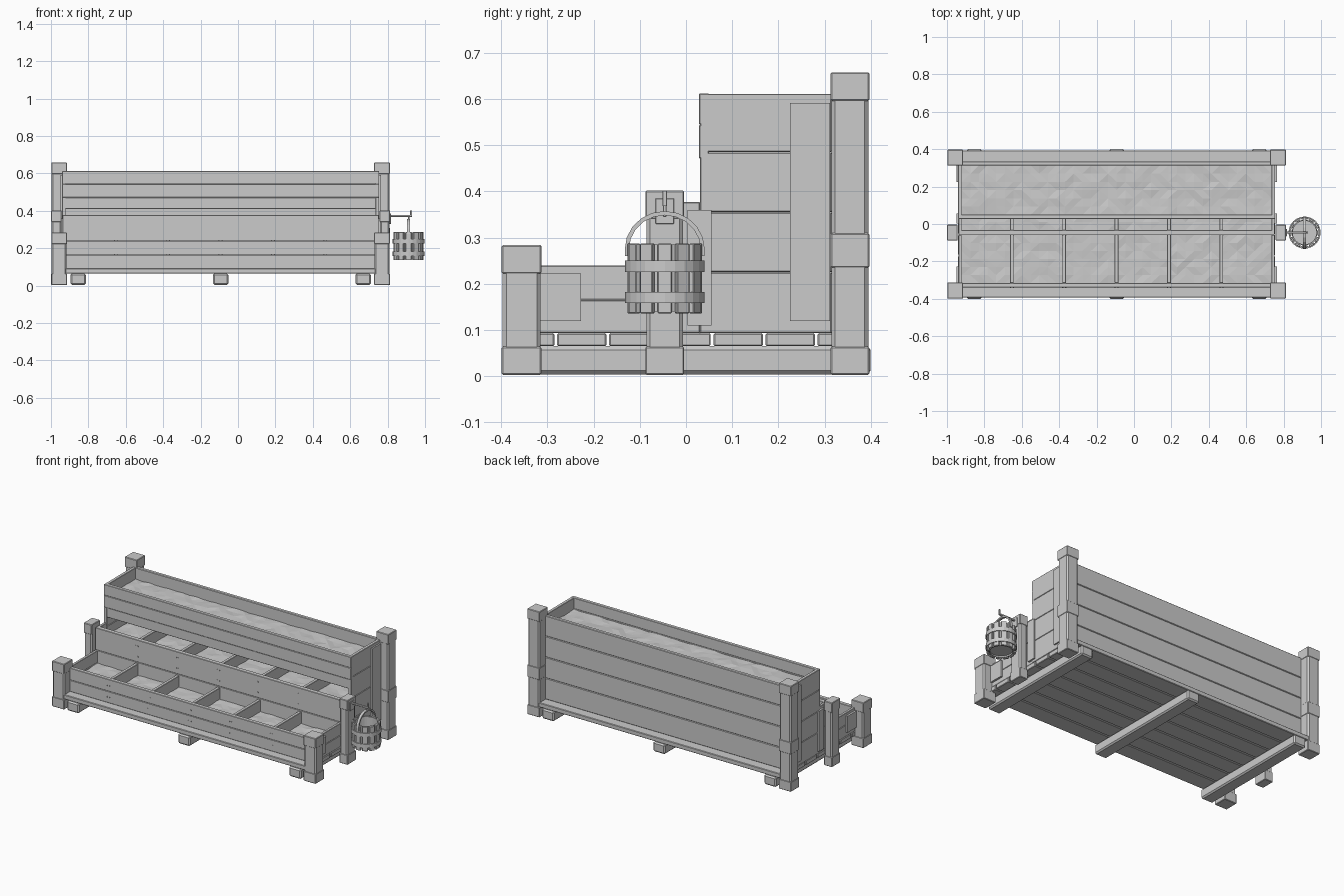
import bpy, bmesh, math, random
from mathutils import Matrix, Vector

if "Cube" in bpy.data.objects:
    bpy.data.objects.remove(bpy.data.objects["Cube"])

random.seed(4)
CX = -0.093                      # planter centre in x
grey = bpy.data.materials.new("plain grey")
grey.diffuse_color = (0.6, 0.6, 0.6, 1)
grey.use_nodes = True
grey.node_tree.nodes["Principled BSDF"].inputs["Base Color"].default_value = grey.diffuse_color


def finish(name, bm, bevel=0.0):
    bmesh.ops.recalc_face_normals(bm, faces=bm.faces)
    me = bpy.data.meshes.new(name)
    bm.to_mesh(me)
    bm.free()
    me.materials.append(grey)
    ob = bpy.data.objects.new(name, me)
    bpy.context.collection.objects.link(ob)
    if bevel:
        m = ob.modifiers.new("worn edges", 'BEVEL')
        m.width, m.segments = bevel, 1
    return ob


def add_box(bm, x0, x1, y0, y1, z0, z1):
    size = Matrix.Diagonal((x1 - x0, y1 - y0, z1 - z0, 1))
    mid = Matrix.Translation(((x0 + x1) / 2, (y0 + y1) / 2, (z0 + z1) / 2))
    bmesh.ops.create_cube(bm, size=1, matrix=mid @ size)


def boxes(name, items, bevel=0.002):
    bm = bmesh.new()
    for b in items:
        add_box(bm, *b)
    return finish(name, bm, bevel)


def boards(x0, x1, y0, y1, levels):
    """Stacked boards between successive heights."""
    return [(x0, x1, y0, y1, a + 0.0005, b - 0.0005) for a, b in zip(levels, levels[1:])]


def both_ends(items):
    """Repeat boxes mirrored across the planter centre."""
    return items + [(2 * CX - b, 2 * CX - a, *rest) for a, b, *rest in items]


# Skids and floor planks
boxes("skids", [(x - 0.041, x + 0.041, -0.4, 0.4, 0.004, 0.065)
                for x in (-0.855, CX, 0.669)], 0.008)
pitch = 0.79 / 7
boxes("floor_planks", [(-0.94, 0.755, -0.395 + i * pitch + 0.003,
                        -0.395 + (i + 1) * pitch - 0.003, 0.065, 0.093) for i in range(7)], 0.003)

# Long walls
tall = [0.093, 0.225, 0.355, 0.485, 0.612]
low = [0.093, 0.165, 0.24]
boxes("back_wall", boards(-0.93, 0.745, 0.312, 0.335, tall), 0.003)
boxes("front_wall", boards(-0.93, 0.745, -0.34, -0.315, low))
boxes("middle_wall", boards(-0.935, 0.75, -0.06, -0.032, [0.093, 0.24, 0.378]))
boxes("upper_front_wall", [(-0.94, 0.755, 0.028, 0.05, 0.545, 0.612),
                           (-0.94, 0.755, 0.028, 0.05, 0.471, 0.544),
                           (-0.935, 0.75, 0.033, 0.053, 0.41, 0.47)])
boxes("upper_bin_floor", [(-0.92, 0.735, 0.05, 0.312, 0.41, 0.43)], 0)

# End walls, stepped in three tiers
boxes("end_walls", both_ends(boards(0.735, 0.755, 0.03, 0.315, tall)
                             + boards(0.735, 0.752, -0.06, 0.03, [0.093, 0.24, 0.378])
                             + boards(0.735, 0.752, -0.318, -0.06, low)))
boxes("end_cleats", both_ends([(0.752, 0.764, 0.225, 0.312, 0.12, 0.592),
                               (0.752, 0.764, 0.003, 0.055, 0.11, 0.36),
                               (0.752, 0.764, -0.317, -0.227, 0.12, 0.222)]), 0)

# Compartment dividers
xs = [CX + 0.28 * i for i in range(-2, 3)]
boxes("front_dividers", [(x - 0.01, x + 0.01, -0.316, -0.058, 0.093, 0.232) for x in xs])
boxes("middle_dividers", [(x - 0.01, x + 0.01, -0.034, 0.312, 0.093, 0.37) for x in xs])

# Corner posts: square caps, collars and feet, with chamfered shafts between
ends, shafts = [], []


def post(xc, yc, w, d, top, collar=None):
    def part(z0, z1, inset):
        return (xc - w / 2 + inset, xc + w / 2 - inset,
                yc - d / 2 + inset, yc + d / 2 - inset, z0, z1)
    shafts.append(part(0.05, top - 0.05, 0.002))
    ends.extend([part(0.003, 0.064, 0), part(top - 0.062, top, 0)])
    if collar:
        ends.append(part(collar - 0.075, collar, 0))


PX = 0.77
for s in (-1, 1):
    post(CX + s * (PX - CX), 0.355, 0.084, 0.084, 0.658, 0.31)
    post(CX + s * (PX - CX), -0.356, 0.084, 0.086, 0.284)
    post(CX + s * (0.785 - CX), -0.046, 0.056, 0.084, 0.402)
boxes("post_shafts", shafts, 0.008)
boxes("post_caps_and_feet", ends, 0.003)


# Soil beds
def soil(name, x0, x1, y0, y1, z):
    bm = bmesh.new()
    nx, ny = 36, max(2, round((y1 - y0) / 0.045))
    mat = Matrix.Translation(((x0 + x1) / 2, (y0 + y1) / 2, z)) @ Matrix.Diagonal((x1 - x0, y1 - y0, 1, 1))
    bmesh.ops.create_grid(bm, x_segments=nx, y_segments=ny, size=0.5, matrix=mat)
    for v in bm.verts:
        v.co.z += random.uniform(-0.003, 0.003)
    bmesh.ops.triangulate(bm, faces=bm.faces)
    finish(name, bm)


soil("upper_soil", -0.921, 0.736, 0.049, 0.313, 0.54)
soil("middle_soil", -0.921, 0.736, -0.033, 0.313, 0.30)
soil("front_soil", -0.921, 0.736, -0.316, -0.059, 0.16)

# Nail heads along the front boards, beside each divider
nails = []
for x in xs:
    for dx in (-0.008, 0.008):
        for z, y in ((0.13, -0.342), (0.2, -0.342), (0.275, -0.062), (0.34, -0.062)):
            nails.append((x + dx - 0.003, x + dx + 0.003, y, y + 0.004, z - 0.003, z + 0.003))
boxes("nails", nails, 0)

# Bucket: staves, hoops, base and liner
BX, BY, N = 0.912, -0.046, 12
bm = bmesh.new()
for i in range(N):
    a = 2 * math.pi * i / N
    m = (Matrix.Translation((BX, BY, 0.2115)) @ Matrix.Rotation(a, 4, 'Z')
         @ Matrix.Translation((0.075, 0, 0)) @ Matrix.Diagonal((0.012, 0.031, 0.151, 1)))
    bmesh.ops.create_cube(bm, size=1, matrix=m)
finish("bucket_staves", bm, 0.002)


def ring(name, r0, r1, z0, z1):
    bm = bmesh.new()
    seg = 24
    loops = [[bm.verts.new((BX + r * math.cos(2 * math.pi * i / seg),
                            BY + r * math.sin(2 * math.pi * i / seg), z)) for i in range(seg)]
             for r, z in ((r0, z0), (r1, z0), (r1, z1), (r0, z1))]
    for k in range(4):
        a, b = loops[k], loops[(k + 1) % 4]
        for i in range(seg):
            j = (i + 1) % seg
            bm.faces.new((a[i], a[j], b[j], b[i]))
    finish(name, bm)


ring("lower_hoop", 0.077, 0.086, 0.158, 0.182)
ring("upper_hoop", 0.077, 0.086, 0.226, 0.25)
ring("bucket_liner", 0.063, 0.069, 0.14, 0.285)
bm = bmesh.new()
bmesh.ops.create_cone(bm, cap_ends=True, segments=24, radius1=0.069, radius2=0.069, depth=0.012,
                      matrix=Matrix.Translation((BX, BY, 0.155)))
finish("bucket_base", bm)

# Bucket handle, a flat strap bent over the top
bm = bmesh.new()
prev = None
path = [(-0.082, 0.26)] + [(-0.082 * math.cos(math.pi * i / 10),
                            0.275 + 0.078 * math.sin(math.pi * i / 10)) for i in range(11)] + [(0.082, 0.26)]
for k, (y, z) in enumerate(path):
    a, b = path[max(k - 1, 0)], path[min(k + 1, len(path) - 1)]
    n = Vector((0, -(b[1] - a[1]), b[0] - a[0])).normalized() * 0.0045
    c = Vector((BX, BY + y, z))
    w = Vector((0.008, 0, 0))
    cur = [bm.verts.new(p) for p in (c - w - n, c + w - n, c + w + n, c - w + n)]
    if prev:
        for i in range(4):
            bm.faces.new((prev[i], prev[(i + 1) % 4], cur[(i + 1) % 4], cur[i]))
    else:
        bm.faces.new(cur)
    prev = cur
bm.faces.new(prev)
finish("bucket_handle", bm)

# Hook arm on the post and its hanger
boxes("hook_arm", [(0.808, 0.93, BY - 0.005, BY + 0.005, 0.368, 0.378),
                   (0.92, 0.93, BY - 0.005, BY + 0.005, 0.368, 0.402),
                   (0.809, 0.817, BY - 0.02, BY + 0.02, 0.33, 0.385)], 0.001)
boxes("hanger", [(BX - 0.004, BX + 0.004, BY - 0.004, BY + 0.004, 0.345, 0.37)], 0.001)
